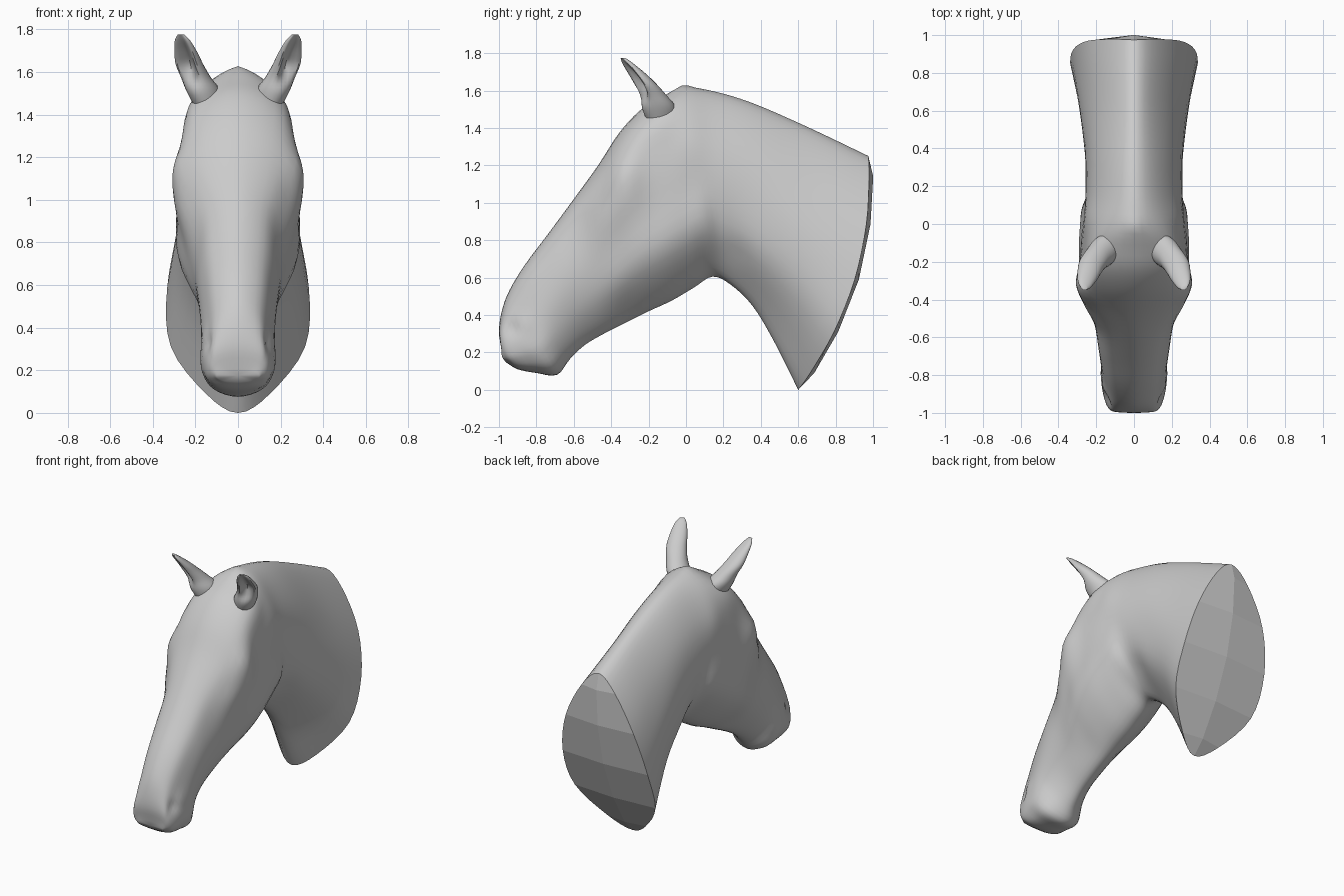
import bpy, bmesh, math
from mathutils import Vector

if "Cube" in bpy.data.objects:
    bpy.data.objects.remove(bpy.data.objects["Cube"])

# Cross-sections: crest y,z | underside y,z | bow | half-widths from crest to underside
NECK = [
    (.975, 1.25, .60, .00, .12, .13, .265, .332, .315, .15),
    (.65, 1.405, .47, .26, .08, .11, .225, .29, .26, .11),
    (.35, 1.535, .355, .45, .03, .115, .22, .26, .235, .10),
    (.13, 1.60, .235, .565, .0, .125, .228, .256, .215, .095),
    (-.02, 1.615, .14, .605, .0, .155, .25, .265, .265, .125),
]
HEAD = [
    (-.14, 1.56, .04, .545, .0, .205, .262, .28, .275, .135),
    (-.25, 1.49, -.08, .475, .0, .215, .275, .285, .28, .14),
    (-.36, 1.37, -.20, .42, .0, .205, .303, .285, .265, .13),
    (-.47, 1.20, -.31, .365, .0, .18, .265, .25, .225, .10),
    (-.60, 1.02, -.43, .305, .0, .135, .195, .21, .18, .09),
    (-.74, .83, -.54, .24, .0, .12, .175, .188, .155, .08),
    (-.86, .67, -.62, .165, .0, .11, .157, .175, .15, .085),
    (-.945, .53, -.69, .08, .0, .10, .145, .172, .17, .11),
    (-.985, .42, -.80, .09, .0, .10, .138, .165, .16, .11),
    (-1.0, .31, -.90, .11, -.01, .10, .13, .143, .138, .10),
    (-.985, .21, -.96, .145, -.01, .06, .09, .10, .09, .06),
]
LEVELS = (.08, .27, .5, .73, .92)
SUB = 4


def spline(pts, before, after):
    """Smooth curve through pts, SUB steps per span."""
    p = [before] + pts + [after]
    out = []
    for i in range(1, len(p) - 2):
        a, b, c, d = p[i - 1:i + 3]
        for k in range(SUB):
            t = k / SUB
            out.append(.5 * (2 * b + (c - a) * t + (2 * a - 5 * b + 4 * c - d) * t * t
                             + (3 * b - a - 3 * c + d) * t ** 3))
    return out + [pts[-1]]


def flip(v):
    return Vector((-v.x, v.y, v.z))


def half_ring(s):
    top, bot = Vector((0, s[0], s[1])), Vector((0, s[2], s[3]))
    d = (bot - top).normalized()
    perp = Vector((0, -d.z, d.y))
    pts = [top]
    for t, w in zip(LEVELS, s[5:]):
        p = top.lerp(bot, t) + perp * s[4] * 4 * t * (1 - t)
        pts.append(Vector((w, p.y, p.z)))
    pts.append(bot)
    return spline(pts, flip(pts[1]), flip(pts[-2]))


def loft(bm, rings):
    rows = [[bm.verts.new(p) for p in r] for r in rings]
    n = len(rows[0])
    for a, b in zip(rows, rows[1:]):
        for i in range(n):
            j = (i + 1) % n
            bm.faces.new((a[i], a[j], b[j], b[i]))
    return rows


def finish(bm, name, flat=()):
    bmesh.ops.recalc_face_normals(bm, faces=bm.faces)
    bm.faces.index_update()
    ids = [f.index for f in flat]
    me = bpy.data.meshes.new(name)
    bm.to_mesh(me)
    bm.free()
    ob = bpy.data.objects.new(name, me)
    bpy.context.collection.objects.link(ob)
    bpy.ops.object.select_all(action='DESELECT')
    ob.select_set(True)
    bpy.context.view_layer.objects.active = ob
    bpy.ops.object.shade_smooth_by_angle(angle=math.radians(45))
    for i in ids:
        me.polygons[i].use_smooth = False
    return ob


# Head and neck hull
halves = [half_ring(s) for s in NECK + HEAD]
columns = [spline(list(c), 2 * c[0] - c[1], 2 * c[-1] - c[-2]) for c in zip(*halves)]
rings = [list(r) + [flip(p) for p in reversed(r[1:-1])] for r in zip(*columns)]
bm = bmesh.new()
rows = loft(bm, rings)

# Muzzle tip
tip = bm.verts.new((0, -.978, .175))
last = rows[-1]
for i in range(len(last)):
    bm.faces.new((last[i], last[(i + 1) % len(last)], tip))

# Faceted, slightly bulging cap on the cut neck
rim, n = rows[0], len(rows[0])
spans = len(LEVELS) + 1
mid = [rim[0]]
for k in range(1, spans):
    c = rim[k * SUB].co
    mid.append(bm.verts.new((0, c.y + .022, c.z)))
mid.append(rim[spans * SUB])
cap = []
for k in range(spans):
    for sign in (1, -1):
        edge = [rim[(sign * i) % n] for i in range(k * SUB, (k + 1) * SUB + 1)]
        loop = edge + [mid[k + 1], mid[k]]
        cap.append(bm.faces.new(list(dict.fromkeys(loop))))

# Sculpted details: (x, y, z, radius, amount) pushed along the surface normal
bmesh.ops.recalc_face_normals(bm, faces=bm.faces)
bm.normal_update()
dabs = [
    (.29, -.36, 1.16, .06, .016),     # brow
    (.28, -.41, 1.08, .035, .010),    # eye
    (.25, -.48, 1.03, .05, -.006),    # hollow before the eye
    (.15, -.93, .33, .035, -.012),    # nostril
    (.17, -.87, .36, .04, .008),      # nostril wing
    (.0, -.01, 1.62, .035, .014),     # mane ridge at the poll
    (.24, .25, .70, .07, -.02),       # hollow behind the jaw
]
dabs += [(.10 + .05 * k / 4, -.94 + .05 * k, .15 + .013 * k, .03, -.005) for k in range(5)]  # mouth
moves = {}
for v in bm.verts:
    for x, y, z, r, a in dabs:
        d = (Vector((abs(v.co.x), v.co.y, v.co.z)) - Vector((x, y, z))).length
        if d < 2.5 * r:
            moves[v] = moves.get(v, Vector()) + v.normal * a * math.exp(-(d / r) ** 2)
for v, m in moves.items():
    v.co += m
finish(bm, "head_and_neck", cap)

# Ears: cupped rings x, y, z, radius x, radius y, cup depth
EAR = [
    (.135, -.13, 1.43, .06, .08, .0),
    (.162, -.145, 1.51, .075, .095, .0),
    (.198, -.18, 1.575, .068, .078, .04),
    (.228, -.222, 1.635, .066, .064, .075),
    (.244, -.265, 1.69, .057, .048, .055),
    (.260, -.312, 1.745, .040, .027, .02),
    (.267, -.338, 1.775, .018, .01, .0),
]
for side, name in ((1, "ear_left"), (-1, "ear_right")):
    ctrl = []
    for x, y, z, rx, ry, cup in EAR:
        ring = []
        for i in range(24):
            a = 2 * math.pi * i / 24
            px, py = rx * math.cos(a), -ry * math.sin(a)
            py += cup * max(0, math.sin(a)) ** 5
            c, s = math.cos(.5), math.sin(.5)
            ring.append(Vector((side * (x + px * c - py * s), y + px * s + py * c, z)))
        ctrl.append(ring)
    cols = [spline(list(c), 2 * c[0] - c[1], 2 * c[-1] - c[-2]) for c in zip(*ctrl)]
    bm = bmesh.new()
    rows = loft(bm, list(zip(*cols)))
    bm.faces.new(rows[-1])
    finish(bm, name)
